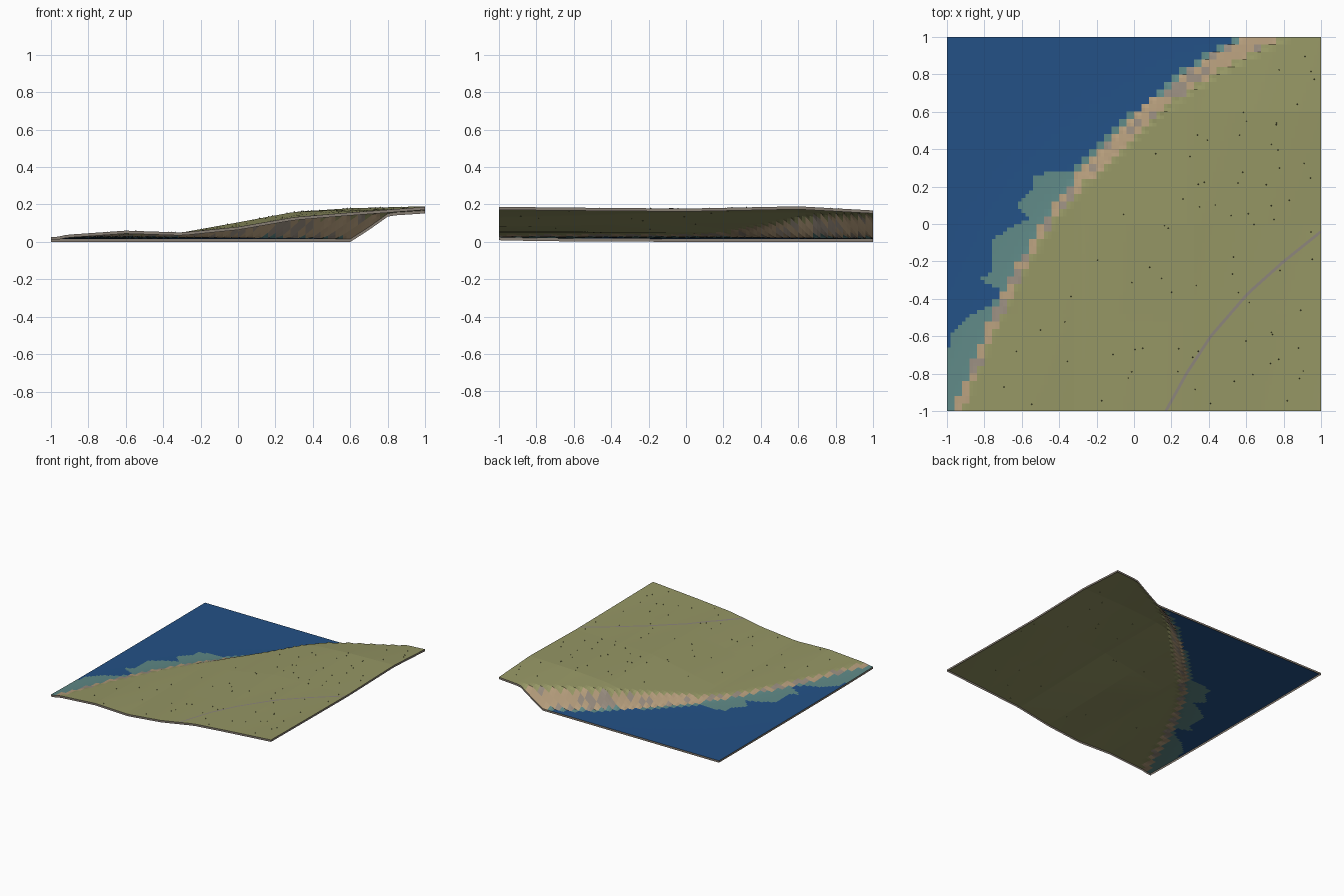
import bpy, bmesh, math, random
from mathutils import Vector
from mathutils.geometry import intersect_point_line, intersect_point_quad_2d  # noqa

if "Cube" in bpy.data.objects:
    bpy.data.objects.remove(bpy.data.objects["Cube"])

random.seed(4)
N = 50
CELL = 2 / N
SKIRT = 0.016

COLOURS = {
    "grass": (0.30, 0.305, 0.128), "deep_water": (0.017, 0.083, 0.24),
    "shallow_water": (0.115, 0.25, 0.24), "sand": (0.46, 0.335, 0.20),
    "rock": (0.31, 0.26, 0.21), "edge_brown": (0.24, 0.205, 0.17),
    "path_grey": (0.265, 0.235, 0.20), "shrub_green": (0.13, 0.14, 0.055),
}
NAMES = list(COLOURS)
MATS = {}
for n, c in COLOURS.items():
    MATS[n] = bpy.data.materials.new(n)
    MATS[n].diffuse_color = (*c, 1)

# Coastline from front left to back right, and outer rim of the shallows
COAST = [(-1.05, -1.2), (-0.96, -1), (-0.86, -0.75), (-0.76, -0.5), (-0.61, -0.2),
         (-0.46, 0.05), (-0.31, 0.25), (-0.16, 0.4), (-0.01, 0.55), (0.19, 0.74),
         (0.42, 0.9), (0.6, 1.0), (0.96, 1.2)]
SHALLOWS = [(-1.1, -1.1), (-1.1, -0.72), (-1, -0.7), (-0.97, -0.58), (-0.9, -0.5),
            (-0.75, -0.42), (-0.68, -0.36), (-0.83, -0.3), (-0.75, -0.25), (-0.77, -0.1),
            (-0.67, -0.02), (-0.56, 0.03), (-0.62, 0.1), (-0.54, 0.2), (-0.53, 0.26),
            (-0.43, 0.28), (-0.25, 0.28), (-0.4, 0), (-0.9, -1.1)]

# Land heights on a coarse lattice
LX = [-1, -0.6, -0.3, 0, 0.3, 0.6, 1]
LY = [-1, -0.5, 0, 0.6, 1]
LZ = [[.032, .060, .050, .080, .132, .157, .187],
      [.030, .046, .050, .090, .145, .166, .182],
      [.030, .036, .050, .104, .160, .172, .178],
      [.030, .032, .050, .103, .160, .180, .190],
      [.030, .030, .040, .080, .130, .142, .168]]


def interp(v, keys, vals):
    v = min(max(v, keys[0]), keys[-1])
    for i in range(len(keys) - 1):
        if v <= keys[i + 1]:
            t = (v - keys[i]) / (keys[i + 1] - keys[i])
            return vals[i] + (vals[i + 1] - vals[i]) * t


def coast_distance(x, y):
    p = Vector((x, y, 0))
    best = 9
    for a, b in zip(COAST, COAST[1:]):
        a, b = Vector((*a, 0)), Vector((*b, 0))
        _, t = intersect_point_line(p, a, b)
        best = min(best, (a.lerp(b, min(max(t, 0), 1)) - p).length)
    cx = interp(y, [c[1] for c in COAST], [c[0] for c in COAST])
    return best if x > cx else -best


def cliff_width(y):
    return 0.04 + 0.06 * min(max((y + 0.2) / 1.2, 0), 1)


def height(x, y):
    d = coast_distance(x, y)
    z = 0.016 + 0.012 * math.exp(-abs(d) / 0.12) * (1 - max(0, y))
    if d > 0:
        land = interp(y, LY, [interp(x, LX, row) for row in LZ])
        t = min(d / cliff_width(y), 1)
        z += (land - z) * t
    return z


def inside(x, y, poly):
    hit = False
    for (x1, y1), (x2, y2) in zip(poly, poly[1:] + poly[:1]):
        if (y1 > y) != (y2 > y) and x < x1 + (x2 - x1) * (y - y1) / (y2 - y1):
            hit = not hit
    return hit


def make_object(name, bm, mats):
    me = bpy.data.meshes.new(name)
    bm.to_mesh(me)
    bm.free()
    for m in mats:
        me.materials.append(MATS[m])
    ob = bpy.data.objects.new(name, me)
    bpy.context.collection.objects.link(ob)
    return ob


# Terrain sheet: coarse facets, then split finer for the shallows outline
bm = bmesh.new()
bmesh.ops.create_grid(bm, x_segments=N, y_segments=N, size=1)
for v in bm.verts:
    v.co.z = height(v.co.x, v.co.y)
bmesh.ops.subdivide_edges(bm, edges=bm.edges[:], cuts=1, use_grid_fill=True)
cell_colour = {}


def colour_of_cell(i, j):
    x, y = -1 + (i + 0.5) * CELL, -1 + (j + 0.5) * CELL
    d = coast_distance(x, y)
    if d > cliff_width(y) * 0.9:
        return "grass"
    if d > -0.005:
        return "sand" if random.random() < 0.65 else "rock"
    if d > -0.03:
        return "shallow_water"
    return "deep_water"


for f in bm.faces:
    c = f.calc_center_median()
    key = (int((c.x + 1) / CELL), int((c.y + 1) / CELL))
    if key not in cell_colour:
        cell_colour[key] = colour_of_cell(*key)
    col = cell_colour[key]
    if col == "deep_water" and inside(c.x, c.y, SHALLOWS):
        col = "shallow_water"
    f.material_index = NAMES.index(col)
# Thin brown rim hanging from the border
rim = bmesh.ops.extrude_edge_only(bm, edges=[e for e in bm.edges if e.is_boundary])["geom"]
for g in rim:
    if isinstance(g, bmesh.types.BMVert):
        g.co.z -= SKIRT
    elif isinstance(g, bmesh.types.BMFace):
        g.material_index = NAMES.index("edge_brown")
low = min(v.co.z for v in bm.verts)
bmesh.ops.translate(bm, verts=bm.verts[:], vec=(0, 0, -low))
make_object("terrain", bm, NAMES)

# Footpath draped over the land
PATH = [(0.17, -1), (0.28, -0.8), (0.41, -0.6), (0.61, -0.37), (0.8, -0.2), (1, -0.04)]
bm = bmesh.new()
prev = None
for k in range(61):
    y = -1 + 0.96 * k / 60
    x = interp(y, [p[1] for p in PATH], [p[0] for p in PATH])
    side = Vector((0.006, -0.005, 0))
    pair = []
    for s in (-1, 1):
        p = Vector((x, y, 0)) + side * s
        p.x, p.y = min(p.x, 1), max(p.y, -1)
        pair.append(bm.verts.new((p.x, p.y, height(p.x, p.y) - low + 0.002)))
    if prev:
        bm.faces.new((prev[0], prev[1], pair[1], pair[0]))
    prev = pair
make_object("footpath", bm, ["path_grey"])

# Tiny shrubs scattered on the grass
bm = bmesh.new()
count = 0
while count < 80:
    x, y = random.uniform(-0.97, 0.97), random.uniform(-0.97, 0.97)
    if coast_distance(x, y) < 0.15:
        continue
    new = bmesh.ops.create_cone(bm, segments=4, radius1=0.004, radius2=0, depth=0.007)["verts"]
    bmesh.ops.translate(bm, verts=new, vec=(x, y, height(x, y) - low + 0.003))
    count += 1
make_object("shrubs", bm, ["shrub_green"])

for m in bpy.data.materials:
    if m.users and not m.is_grease_pencil:
        m.use_nodes = True
        m.node_tree.nodes["Principled BSDF"].inputs["Base Color"].default_value = m.diffuse_color
